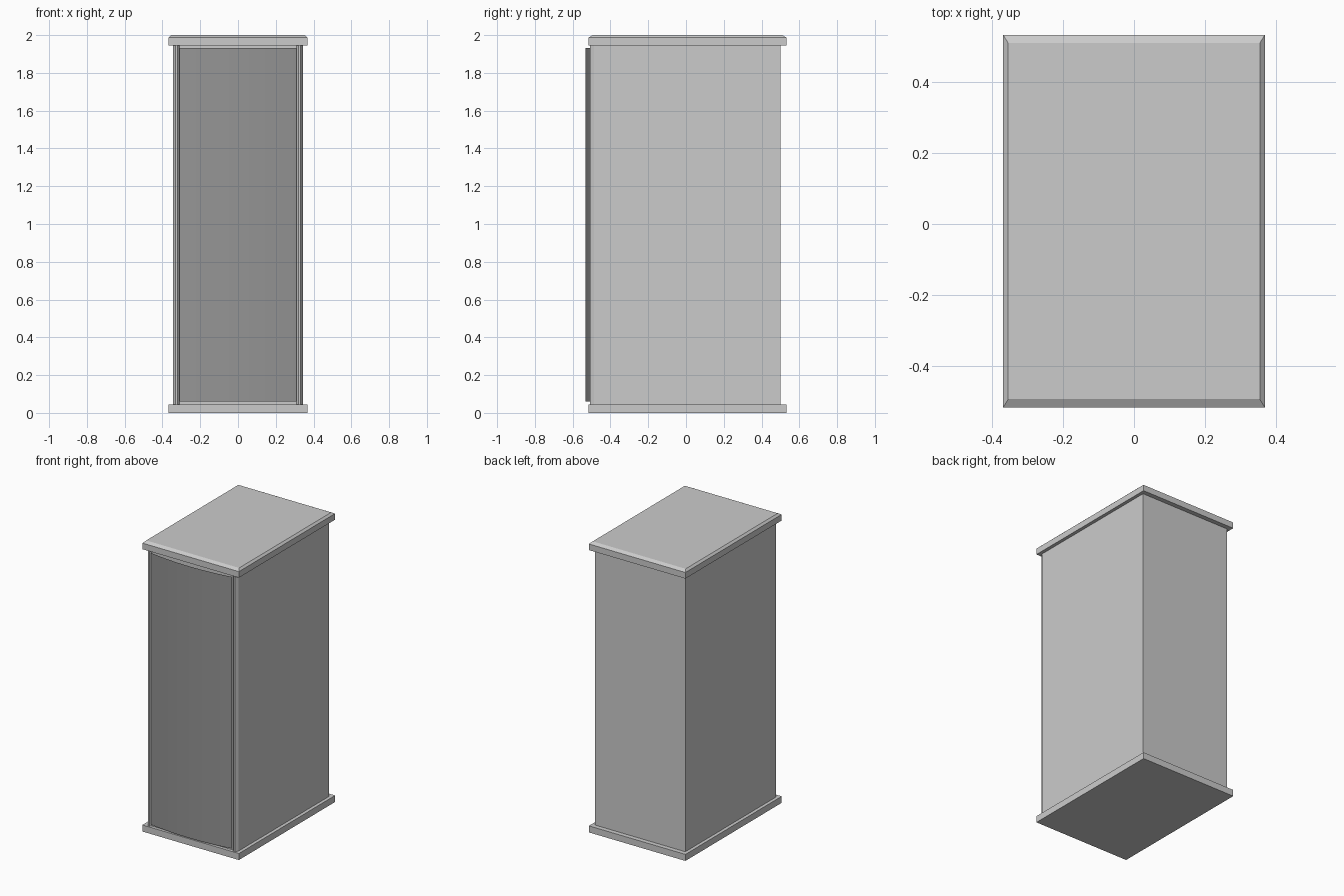
import bpy, bmesh, math

if "Cube" in bpy.data.objects:
    bpy.data.objects.remove(bpy.data.objects["Cube"])

def material(name, v):
    m = bpy.data.materials.new(name)
    m.diffuse_color = (v, v, v, 1)
    m.use_nodes = True
    m.node_tree.nodes["Principled BSDF"].inputs["Base Color"].default_value = m.diffuse_color
    return m

light = material("light_grey", 0.60)
dark = material("dark_grey", 0.30)

def finish(name, bm, mat, recalc=True):
    if recalc:
        bmesh.ops.recalc_face_normals(bm, faces=bm.faces)
    me = bpy.data.meshes.new(name)
    bm.to_mesh(me)
    bm.free()
    me.materials.append(mat)
    ob = bpy.data.objects.new(name, me)
    bpy.context.collection.objects.link(ob)
    return ob

def loft(name, rings, mat):
    """Closed solid through rings of points."""
    bm = bmesh.new()
    vs = [[bm.verts.new(p) for p in r] for r in rings]
    n = len(vs[0])
    for a, b in zip(vs, vs[1:]):
        for i in range(n):
            bm.faces.new((a[i], a[(i + 1) % n], b[(i + 1) % n], b[i]))
    bm.faces.new(vs[0][::-1])
    bm.faces.new(vs[-1])
    return finish(name, bm, mat)

def rect(z, dx=0.0, dy=0.0):
    x, y0, y1 = 0.368 - dx, -0.516 + dy, 0.532 - dy
    return [(-x, y0, z), (x, y0, z), (x, y1, z), (-x, y1, z)]

# base slab and chamfered top slab
loft("base_slab", [rect(0), rect(0.045)], light)
loft("top_slab", [rect(1.945), rect(1.987), rect(2.0, 0.014, 0.023)], light)

# cabinet body with chamfered front posts and a shallow recess behind the door
half = [(0.31, -0.495), (0.32, -0.508), (0.332, -0.508), (0.345, -0.488), (0.345, 0.5)]
outline = half + [(-x, y) for x, y in reversed(half)]
loft("cabinet_body", [[(x, y, z) for x, y in outline] for z in (0.045, 1.945)], light)

# bowed front door, a thin curved sheet
bm = bmesh.new()
w, rise, seg = 0.31, 0.026, 16
r = (w * w + rise * rise) / (2 * rise)
a = math.asin(w / r)
cols = []
for i in range(seg + 1):
    t = -a + 2 * a * i / seg
    x, y = r * math.sin(t), -0.533 + r * (1 - math.cos(t))
    cols.append([bm.verts.new((x, y, z)) for z in (0.06, 1.932)])
for c, d in zip(cols, cols[1:]):
    f = bm.faces.new((c[0], d[0], d[1], c[1]))
    f.smooth = True
finish("bowed_door", bm, dark, recalc=False)
